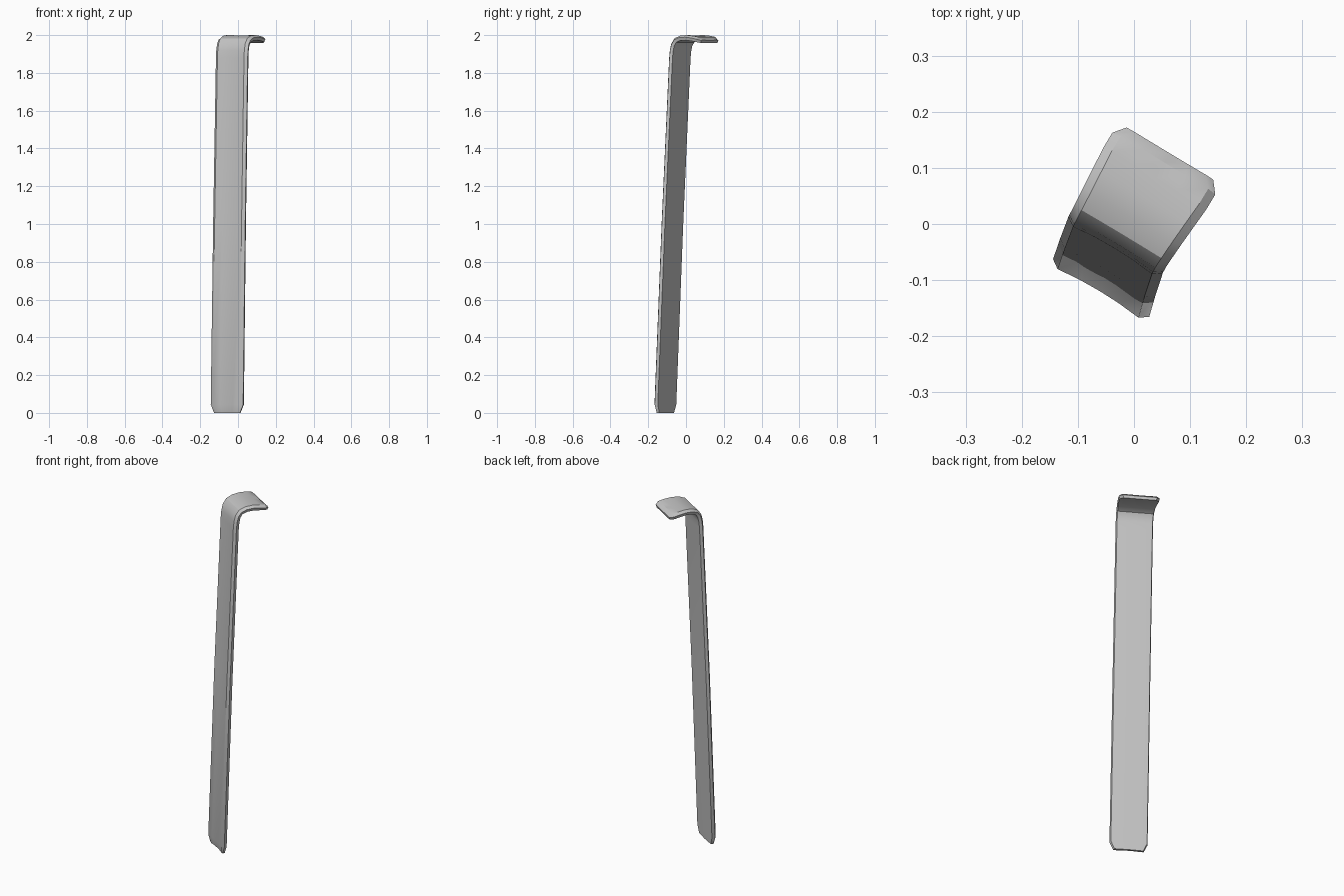
import bpy, bmesh, math
from mathutils import Vector

if "Cube" in bpy.data.objects:
    bpy.data.objects.remove(bpy.data.objects["Cube"])

ANGLE = math.radians(-31)
ACROSS = Vector((math.cos(ANGLE), math.sin(ANGLE), 0))
FORWARD = Vector((-math.sin(ANGLE), math.cos(ANGLE), 0))
THICK = 0.027

# Outer path of the bent strip: forward, height, half width
path = [(-0.141, 0.001, 0.080), (-0.139, 0.045, 0.100), (-0.101, 1.0, 0.099),
        (-0.060, 1.88, 0.098), (-0.056, 1.92, 0.098), (-0.047, 1.955, 0.098),
        (-0.027, 1.983, 0.099), (0.008, 1.997, 0.101), (0.05, 2.0, 0.104),
        (0.09, 1.996, 0.107), (0.122, 1.990, 0.107), (0.144, 1.984, 0.090)]


def section(i):
    """Cross-section ring with a bevelled, slightly dished outer face."""
    v, z, half = path[i]
    a, b = path[max(i - 1, 0)], path[min(i + 1, len(path) - 1)]
    tangent = Vector((b[0] - a[0], b[1] - a[1])).normalized()
    inward = Vector((tangent.y, -tangent.x))
    end = i in (0, len(path) - 1)
    edge = 0.011 if end else 0.0
    dish = 0.005 if z < 1.95 else 0.001
    mid = 0.013 if end else 0.011
    prof = [(-half + 0.016, edge), (-half * 0.4, edge + dish * 0.8),
            (0, edge + dish), (half * 0.4, edge + dish * 0.8),
            (half - 0.016, edge), (half, mid), (half - 0.005, THICK),
            (0, THICK + dish * 0.4), (-half + 0.005, THICK), (-half, mid)]
    shift = 0.009 - 0.0095 * z
    ring = []
    for u, d in prof:
        p = Vector((v, z)) + inward * d
        ring.append(ACROSS * (u + shift) + FORWARD * p.x + Vector((0, 0, max(p.y, 0))))
    return ring


# Loft the strip and close both ends
bm = bmesh.new()
rings = [[bm.verts.new(p) for p in section(i)] for i in range(len(path))]
n = len(rings[0])
for lo, hi in zip(rings, rings[1:]):
    for k in range(n):
        bm.faces.new((lo[k], lo[(k + 1) % n], hi[(k + 1) % n], hi[k]))
bm.faces.new(rings[0])
bm.faces.new(rings[-1])
bmesh.ops.recalc_face_normals(bm, faces=bm.faces)
mesh = bpy.data.meshes.new("bent_strip")
bm.to_mesh(mesh)
bm.free()

strip = bpy.data.objects.new("bent_strip", mesh)
bpy.context.collection.objects.link(strip)
grey = bpy.data.materials.new("plain grey")
grey.diffuse_color = (0.55, 0.55, 0.55, 1)
grey.use_nodes = True
grey.node_tree.nodes["Principled BSDF"].inputs["Base Color"].default_value = grey.diffuse_color
mesh.materials.append(grey)

# Smooth faces with crisp bevel edges
bpy.context.view_layer.objects.active = strip
strip.select_set(True)
bpy.ops.object.shade_smooth_by_angle(angle=math.radians(30))
